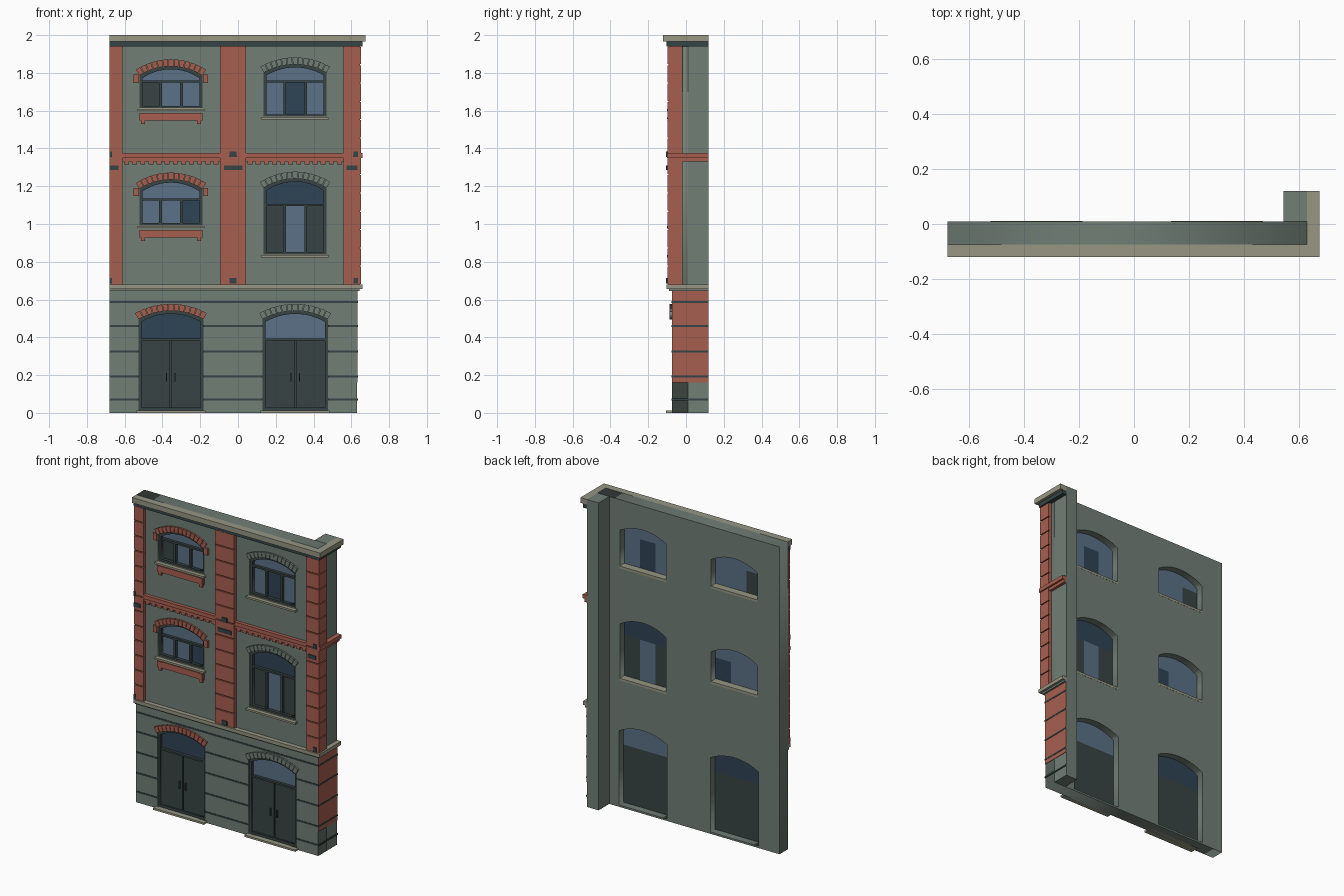
import bpy, bmesh, math

cube = bpy.data.objects.get("Cube")
if cube:
    bpy.data.objects.remove(cube, do_unlink=True)


def material(name, hex_code):
    srgb = [int(hex_code[i:i + 2], 16) / 255 for i in (0, 2, 4)]
    rgba = [c / 12.92 if c < 0.04 else ((c + 0.055) / 1.055) ** 2.4 for c in srgb] + [1]
    m = bpy.data.materials.new(name)
    m.use_nodes = True
    m.diffuse_color = rgba
    bsdf = next(n for n in m.node_tree.nodes if n.type == 'BSDF_PRINCIPLED')
    bsdf.inputs["Base Color"].default_value = rgba
    bsdf.inputs["Roughness"].default_value = 0.9
    return m


WALL = material("grey green plaster", "717E76")
BRICK = material("red brick", "A75F50")
STONE = material("beige stone", "97968A".replace("8A", "84"))
DARK = material("dark groove", "36444A".replace("4A", "46"))
FRAME = material("dark joinery", "384343")
PALE = material("pale glass", "5B7186")
NAVY = material("deep glass", "2F4355")

LEFT, RIGHT, FRONT, INNER, BACK = -0.68, 0.63, -0.075, 0.01, 0.12


def finish(name, bm, mat):
    bmesh.ops.recalc_face_normals(bm, faces=bm.faces)
    mesh = bpy.data.meshes.new(name)
    bm.to_mesh(mesh)
    bm.free()
    mesh.materials.clear()
    mesh.materials.append(mat)
    obj = bpy.data.objects.new(name, mesh)
    bpy.context.collection.objects.link(obj)
    return obj


def boxes(name, mat, *spans):
    """Boxes given as (x0, x1, y0, y1, z0, z1), joined in one object."""
    bm = bmesh.new()
    for x0, x1, y0, y1, z0, z1 in spans:
        for v in bmesh.ops.create_cube(bm, size=1)["verts"]:
            v.co = ((x0 + x1) / 2 + v.co.x * (x1 - x0),
                    (y0 + y1) / 2 + v.co.y * (y1 - y0),
                    (z0 + z1) / 2 + v.co.z * (z1 - z0))
    return finish(name, bm, mat)


def slab(name, mat, y0, y1, outlines):
    """Upright slab from x-z outlines; outlines inside others become holes."""
    curve = bpy.data.curves.new(name, 'CURVE')
    curve.dimensions = '2D'
    curve.fill_mode = 'BOTH'
    curve.extrude = (y1 - y0) / 2
    for pts in outlines:
        spline = curve.splines.new('POLY')
        spline.points.add(len(pts) - 1)
        spline.use_cyclic_u = True
        for p, (x, z) in zip(spline.points, pts):
            p.co = (x, z, 0, 1)
    temp = bpy.data.objects.new(name + "_outline", curve)
    bpy.context.collection.objects.link(temp)
    bpy.context.view_layer.update()
    mesh = bpy.data.meshes.new_from_object(temp.evaluated_get(bpy.context.evaluated_depsgraph_get()))
    bm = bmesh.new()
    bm.from_mesh(mesh)
    bpy.data.objects.remove(temp, do_unlink=True)
    bpy.data.curves.remove(curve)
    bpy.data.meshes.remove(mesh)
    bmesh.ops.remove_doubles(bm, verts=bm.verts, dist=1e-5)
    for v in bm.verts:
        v.co = (v.co.x, (y0 + y1) / 2 - v.co.z, v.co.y)
    return finish(name, bm, mat)


def circle(w, spring, top):
    rise = top - spring
    r = (w * w + rise * rise) / (2 * rise)
    return r, top - r, math.asin(w / r)


def arched(cx, w, z0, spring, top, n=14):
    r, cz, half = circle(w, spring, top)
    angles = [half - 2 * half * i / n for i in range(n + 1)]
    return [(cx - w, z0), (cx + w, z0)] + [
        (cx + r * math.sin(a), cz + r * math.cos(a)) for a in angles]


def voussoirs(name, mat, cx, w, spring, top, depth=0.037, n=13):
    r, cz, half = circle(w, spring, top)
    step = 2 * half / n
    blocks = []
    for i in range(n):
        a, b = -half + step * (i + 0.05), -half + step * (i + 0.95)
        blocks.append([(cx + q * math.sin(t), cz + q * math.cos(t))
                       for q, t in ((r, a), (r + depth, a), (r + depth, b), (r, b))])
    slab(name, mat, -0.087, FRONT + 0.003, blocks)


# Openings: name, centre, half width, sill, spring, top, transom, arch glass, lower panes
L, R = -0.355, 0.3025
WINDOWS = [
    ("upper_left", L, 0.167, 1.61, 1.785, 1.835, 1.755, PALE, (FRAME, PALE, PALE)),
    ("upper_right", R, 0.167, 1.565, 1.80, 1.845, 1.755, PALE, (PALE, NAVY, PALE)),
    ("middle_left", L, 0.167, 0.99, 1.185, 1.235, 1.13, PALE, (PALE, PALE, NAVY)),
    ("middle_right", R, 0.167, 0.835, 1.19, 1.24, 1.10, NAVY, (FRAME, PALE, FRAME)),
]
DOORS = [
    ("left_door", L, 0.173, 0.012, 0.495, 0.54, 0.387, NAVY, (FRAME,)),
    ("right_door", R, 0.173, 0.012, 0.495, 0.54, 0.387, PALE, (FRAME,)),
]

# Main wall with arched holes, and the return wing
slab("main_wall", WALL, FRONT, INNER,
     [[(LEFT, 0), (RIGHT, 0), (RIGHT, 2), (LEFT, 2)]] + [arched(*o[1:6]) for o in WINDOWS + DOORS])
boxes("return_wing", WALL, (0.545, RIGHT, INNER, BACK, 0, 2))

for name, cx, w, z0, spring, top, transom, arch_glass, panes in WINDOWS + DOORS:
    is_door = len(panes) == 1
    t = 0.016
    # Frame ring, transom and glazing
    slab(name + "_frame", FRAME, -0.069, -0.042,
         [arched(cx, w, z0, spring, top), arched(cx, w - t, z0 + t, spring - t * 0.8, top - t)])
    bars = [(cx - w + t, cx + w - t, -0.066, -0.042, transom - 0.006, transom + 0.006)]
    slab(name + "_arch_glass", arch_glass, -0.048, -0.037, [arched(cx, w, transom, spring, top)])
    pane_w = 2 * w / len(panes)
    for i, mat in enumerate(panes):
        x = cx - w + i * pane_w
        boxes(f"{name}_pane_{i + 1}", mat, (x, x + pane_w, -0.048, -0.037, z0, transom))
        if i:
            bars.append((x - 0.007, x + 0.007, -0.066, -0.042, z0 + t, transom))
    if is_door:
        # Door leaves, handles and step
        for s in (-1, 1):
            a, b = sorted((cx + s * 0.004, cx + s * (w - t)))
            bars.append((a, b, -0.058, -0.042, z0 + t, transom - 0.006))
            h = cx + s * 0.023
            bars.append((h - 0.003, h + 0.003, -0.07, -0.056, 0.165, 0.212))
        boxes(name + "_step", STONE, (cx - w - 0.01, cx + w + 0.01, -0.105, -0.045, 0, 0.012))
    else:
        # Sill running through the wall
        boxes(name + "_sill", STONE, (cx - w - 0.01, cx + w + 0.01, -0.1, FRONT, z0 - 0.012, z0),
              (cx - w, cx + w, FRONT, INNER + 0.001, z0 - 0.012, z0 + 0.003))
    boxes(name + "_bars", FRAME, *bars)

    # Arch blocks; brick on the left bay, plaster on the right
    voussoirs(name + "_arch", BRICK if cx < 0 else WALL, cx, w, spring, top)
    if cx < 0 and not is_door:
        ears, apron = [], [(cx - w, cx + w, -0.087, FRONT, z0 - 0.062, z0 - 0.022)]
        for s in (-1, 1):
            a, b = sorted((cx + s * (w + 0.002), cx + s * (w + 0.03)))
            ears.append((a, b, -0.087, FRONT, spring - 0.038, spring + 0.006))
            a, b = sorted((cx + s * (w - 0.03), cx + s * (w - 0.008)))
            apron.append((a, b, -0.09, FRONT, z0 - 0.08, z0 - 0.022))
        boxes(name + "_arch_ears", BRICK, *ears)
        boxes(name + "_apron", BRICK, *apron)


# Ledges wrapping the front and the right end
def ledge(name, mat, z0, z1, out):
    boxes(name, mat, (LEFT, RIGHT + out, FRONT - out, FRONT, z0, z1),
          (RIGHT, RIGHT + out, FRONT, BACK, z0, z1))


ledge("top_cornice", STONE, 1.966, 2.0, 0.046)
ledge("top_cornice_bed", DARK, 1.94, 1.966, 0.028)
ledge("middle_cornice", STONE, 0.657, 0.68, 0.029)
ledge("middle_cornice_bed", WALL, 0.645, 0.657, 0.014)

# Brick pilasters of stacked blocks on a set-back core
PILASTERS = {"left": (LEFT, -0.612, FRONT), "centre": (-0.095, 0.042, FRONT), "corner": (0.558, 0.652, -0.018)}
COURSES = 13
for name, (x0, x1, y1) in PILASTERS.items():
    pitch = (1.94 - 0.68) / COURSES
    inset = 0.007 if name == "corner" else 0
    spans = [(x0, x1 - inset, -0.092, y1, 0.68, 1.94)]
    for i in range(COURSES):
        z = 0.68 + i * pitch
        spans.append((x0, x1, -0.099, y1, z + 0.003, z + pitch - 0.003))
    boxes(name + "_pilaster", BRICK, *spans)

# Brick string course with dentils
bands = [(-0.612, -0.095), (0.042, 0.558)]
spans = []
for x0, x1 in bands:
    spans += [(x0, x1, -0.098, FRONT, 1.35, 1.375), (x0, x1, -0.09, FRONT, 1.33, 1.35)]
    count = 12
    step = (x1 - x0) / count
    spans += [(x0 + (i + 0.2) * step, x0 + (i + 0.8) * step, -0.09, FRONT, 1.315, 1.33) for i in range(count)]
spans += [(RIGHT, 0.66, -0.1, BACK, 1.35, 1.375), (RIGHT, 0.648, -0.02, BACK, 1.33, 1.35)]
boxes("string_course", BRICK, *spans)

# Dark iron plates on the pilasters
plates = []
for z0, z1, wide in ((0.685, 0.715, False), (1.355, 1.385, False), (1.285, 1.31, True)):
    ends = ((LEFT, -0.632), (-0.075, 0.024), (0.575, 0.632)) if wide else (
        (LEFT, -0.668), (-0.045, -0.008), (0.612, 0.634))
    plates += [(x0, x1, -0.105, -0.097, z0, z1) for x0, x1 in ends]
boxes("iron_plates", DARK, *plates)

# Ground floor: brick end face and dark grooves that stop at the doors
boxes("end_brick_face", BRICK, (RIGHT, 0.633, FRONT, BACK, 0.16, 0.645))
grooves = []
for z in (0.07, 0.192, 0.326, 0.46, 0.587):
    edges = [LEFT, RIGHT]
    if z < 0.5:
        edges = [LEFT, L - 0.173, L + 0.173, R - 0.173, R + 0.173, RIGHT]
    for x0, x1 in zip(edges[::2], edges[1::2]):
        grooves.append((x0, x1, -0.078, FRONT, z - 0.005, z + 0.005))
    grooves.append((RIGHT, 0.635, -0.078, BACK, z - 0.005, z + 0.005))
boxes("ground_floor_grooves", DARK, *grooves)
